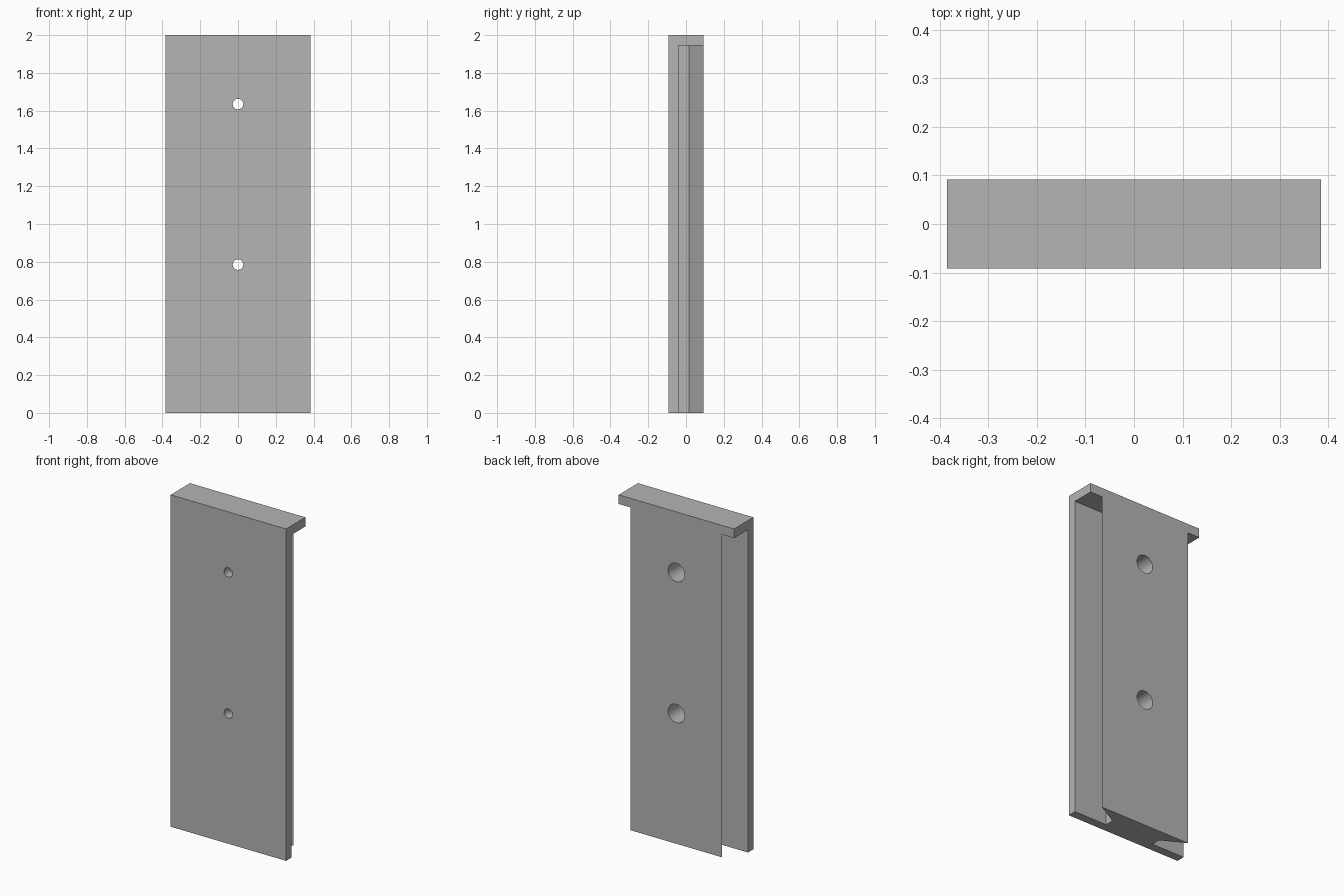
import bpy, bmesh
from math import pi, cos, sin

old = bpy.data.objects.get("Cube")
if old:
    bpy.data.objects.remove(old, do_unlink=True)

HALF_W, HALF_D, TOP = 0.385, 0.092, 2.0
PLATE_BACK, CAP_UNDER = -0.04, 1.945
NECK, NECK_BACK, RAIL = 0.165, 0.015, 0.305

grey = bpy.data.materials.new("plain grey")
grey.use_nodes = True
grey.diffuse_color = (0.46, 0.46, 0.46, 1)
grey.node_tree.nodes["Principled BSDF"].inputs["Base Color"].default_value = grey.diffuse_color


def prism(name, outline, start, offset):
    """Extrude a closed outline of 3D points, given from start, along offset."""
    bm = bmesh.new()
    face = bm.faces.new([bm.verts.new([a + b for a, b in zip(p, start)]) for p in outline])
    new = bmesh.ops.extrude_face_region(bm, geom=[face])["geom"]
    bmesh.ops.translate(bm, verts=[v for v in new if isinstance(v, bmesh.types.BMVert)], vec=offset)
    bmesh.ops.recalc_face_normals(bm, faces=bm.faces)
    mesh = bpy.data.meshes.new(name)
    bm.to_mesh(mesh)
    bm.free()
    obj = bpy.data.objects.new(name, mesh)
    bpy.context.collection.objects.link(obj)
    mesh.materials.append(grey)
    return obj


def carve(target, cutter):
    """Subtract the cutter from the target and discard it."""
    cutter.hide_render = True
    mod = target.modifiers.new("cut", 'BOOLEAN')
    mod.operation, mod.solver, mod.object = 'DIFFERENCE', 'EXACT', cutter
    bpy.context.view_layer.objects.active = target
    bpy.ops.object.modifier_apply(modifier=mod.name)
    bpy.data.objects.remove(cutter, do_unlink=True)


def bore(z, radius, y0, y1):
    """Round cutter running front to back."""
    ring = [(radius * cos(2 * pi * i / 48), 0, radius * sin(2 * pi * i / 48)) for i in range(48)]
    return prism("bore_cutter", ring, (0, y0, z), (0, y1 - y0, 0))


# Solid block
block = [(-HALF_W, -HALF_D, 0), (HALF_W, -HALF_D, 0), (HALF_W, HALF_D, 0), (-HALF_W, HALF_D, 0)]
holder = prism("dovetail_mounting_plate", block, (0, 0, 0), (0, 0, TOP))

# Undercut side grooves, leaving the front plate, dovetail rail and top cap
groove = [(NECK, PLATE_BACK), (NECK, NECK_BACK), (RAIL, HALF_D),
          (RAIL, 0.2), (0.5, 0.2), (0.5, PLATE_BACK)]
for side in (-1, 1):
    outline = [(side * x, y, 0) for x, y in groove]
    carve(holder, prism("groove_cutter", outline, (0, 0, -0.1), (0, 0, CAP_UNDER + 0.1)))

# Screw holes with wide counterbores from the back
for z in (0.785, 1.635):
    carve(holder, bore(z, 0.028, -0.2, 0.2))
    carve(holder, bore(z, 0.055, PLATE_BACK, 0.2))

# Smooth bores, sharp edges
bpy.ops.object.select_all(action='DESELECT')
holder.select_set(True)
bpy.context.view_layer.objects.active = holder
bpy.ops.object.shade_smooth_by_angle(angle=pi / 6)
